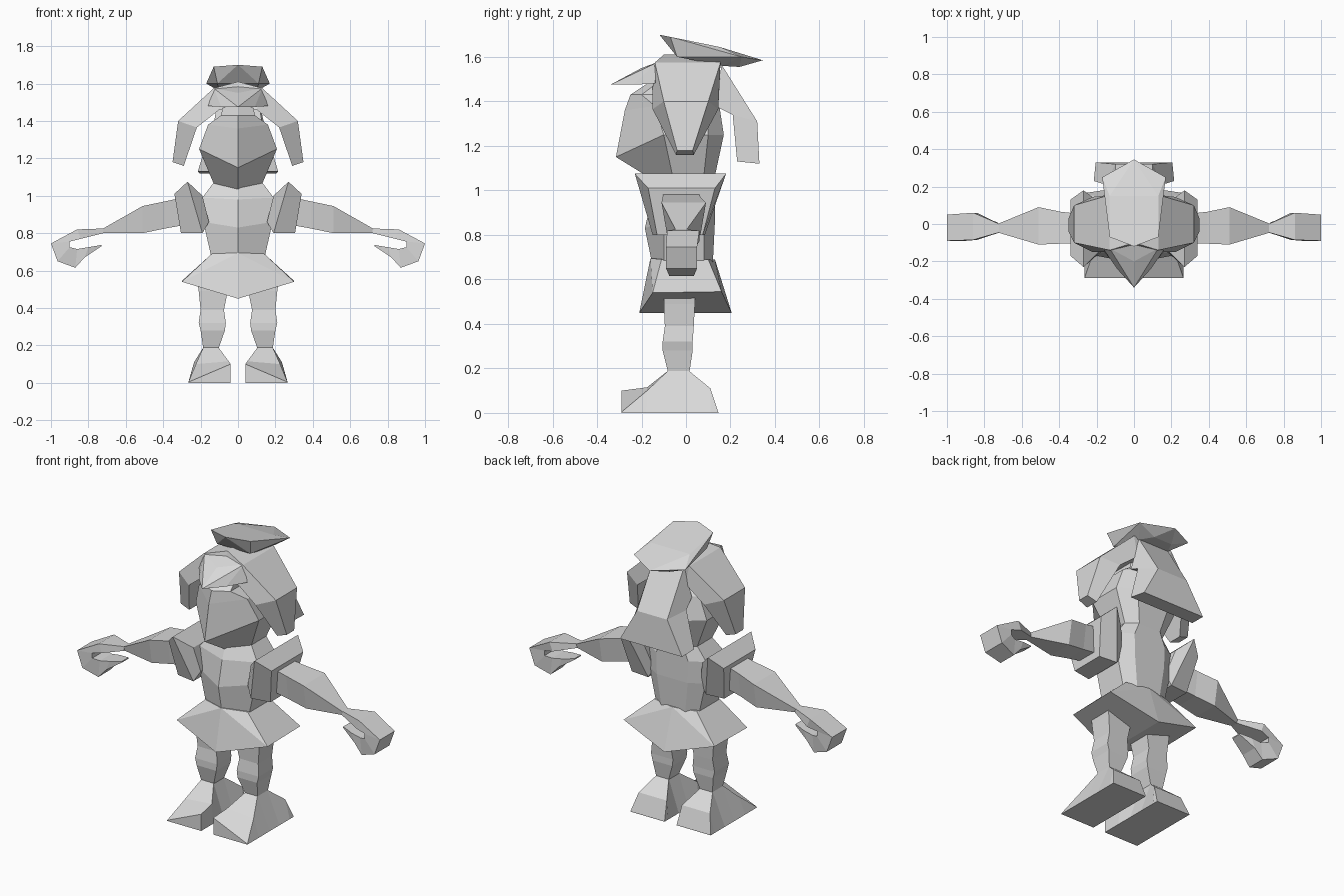
import bpy
import bmesh

grey = bpy.data.materials.new("plain_grey")
grey.diffuse_color = (0.7, 0.7, 0.7, 1)


def finish(bm, name, mirror):
    bmesh.ops.recalc_face_normals(bm, faces=bm.faces)
    mesh = bpy.data.meshes.new(name)
    bm.to_mesh(mesh)
    bm.free()
    mesh.materials.append(grey)
    ob = bpy.data.objects.new(name, mesh)
    bpy.context.collection.objects.link(ob)
    if mirror:
        mod = ob.modifiers.new("mirror", 'MIRROR')
        mod.use_axis[0] = True
        mod.merge_threshold = 0.001
    return ob


def loft(name, rings, mirror=False, cap_start=True, cap_end=True):
    """Skin a series of rings with equal point counts."""
    bm = bmesh.new()
    loops = [[bm.verts.new(p) for p in r] for r in rings]
    n = len(rings[0])
    for a, b in zip(loops, loops[1:]):
        for i in range(n):
            j = (i + 1) % n
            bm.faces.new((a[i], a[j], b[j], b[i]))
    if cap_start:
        bm.faces.new(loops[0][::-1])
    if cap_end:
        bm.faces.new(loops[-1])
    return finish(bm, name, mirror)


def hull(name, pts, mirror=False, both=False):
    """Convex solid; both=True adds the x-mirrored points to one solid."""
    bm = bmesh.new()
    if both:
        pts = pts + [(-x, y, z) for x, y, z in pts if x > 0]
    for p in pts:
        bm.verts.new(p)
    res = bmesh.ops.convex_hull(bm, input=bm.verts)
    loose = [v for v in res["geom_interior"] if isinstance(v, bmesh.types.BMVert)]
    bmesh.ops.delete(bm, geom=loose, context='VERTS')
    bmesh.ops.dissolve_limit(bm, angle_limit=0.03, verts=bm.verts, edges=bm.edges)
    return finish(bm, name, mirror)


def body_ring(zf, zs, w, f, sf, sb, b):
    """Ridge at the front, two sides, flat back."""
    half = [(w, sf, zs), (w, sb, zs), (w * 0.55, b, zs)]
    return [(0, f, zf)] + half + [(-x, y, z) for x, y, z in reversed(half)]


def box_ring(x, z0, z1, y0, y1):
    """Arm cross-section, slightly narrower underneath."""
    m, h = (y0 + y1) / 2, (y1 - y0) / 2
    return [(x, m - h * 0.75, z0), (x, m + h * 0.75, z0), (x, y1, z1), (x, y0, z1)]


def strip_ring(xo, zo, a0, a1, xi, zi, b0, b1):
    """Cross-section of a bent slab: outer edge and inner edge."""
    return [(xo, a0, zo), (xo, a1, zo), (xi, b1, zi), (xi, b0, zi)]


# Torso
loft("torso", [
    body_ring(0.66, 0.66, 0.14, -0.15, -0.10, 0.08, 0.12),
    body_ring(0.83, 0.86, 0.185, -0.185, -0.10, 0.08, 0.13),
    body_ring(0.98, 0.99, 0.19, -0.15, -0.09, 0.08, 0.13),
    body_ring(1.04, 1.07, 0.13, -0.125, -0.06, 0.08, 0.13)])

# Skirt with a closed, slanted underside
hull("skirt", [
    (0, -0.16, 0.695), (0.14, -0.11, 0.69), (0.14, 0.10, 0.69), (0, 0.13, 0.69),
    (0, -0.21, 0.45), (0.30, -0.15, 0.54), (0.30, 0.16, 0.545), (0, 0.205, 0.45)],
    both=True)

# Head with pointed chin and a ridge down the face
loft("head", [
    body_ring(1.03, 1.065, 0.13, -0.12, -0.06, 0.08, 0.13),
    body_ring(1.15, 1.25, 0.208, -0.315, -0.10, 0.10, 0.17),
    body_ring(1.36, 1.38, 0.16, -0.275, -0.14, 0.10, 0.15),
    body_ring(1.43, 1.43, 0.09, -0.25, -0.20, 0.08, 0.13),
    body_ring(1.49, 1.49, 0.08, -0.16, -0.12, 0.06, 0.10)])

# Hair arch that runs down into the side locks
loft("hair_cap", [
    strip_ring(0, 1.61, -0.10, 0.155, 0, 1.47, -0.15, 0.15),
    strip_ring(0.13, 1.575, -0.14, 0.155, 0.10, 1.46, -0.15, 0.15),
    strip_ring(0.32, 1.40, -0.10, 0.10, 0.22, 1.365, -0.15, 0.145),
    strip_ring(0.35, 1.18, -0.04, 0.03, 0.29, 1.16, -0.045, 0.035)],
    mirror=True, cap_start=False)

# Fringe over the forehead
hull("fringe", [
    (0, -0.34, 1.475), (0.09, -0.24, 1.475), (0.16, -0.14, 1.48),
    (0.13, -0.13, 1.575), (0, -0.20, 1.55), (0, -0.05, 1.605)], both=True)

# Hair falling at the back
back_hair = []
for w0, y0, z0, w1, y1, z1 in [
        (0.10, 0.16, 1.565, 0.13, 0.13, 1.38),
        (0.10, 0.32, 1.31, 0.15, 0.21, 1.34),
        (0.205, 0.33, 1.12, 0.215, 0.23, 1.13)]:
    back_hair.append([(-w0, y0, z0), (w0, y0, z0), (w1, y1, z1), (-w1, y1, z1)])
loft("back_hair", back_hair)

# Flared tuft on top
hull("top_tuft", [
    (0, -0.12, 1.70), (0.13, -0.07, 1.69), (0.13, 0.15, 1.645), (0.17, 0.25, 1.60),
    (0, 0.345, 1.585), (0.11, -0.04, 1.60), (0.10, 0.16, 1.56),
    (0.06, 0.24, 1.555)], both=True)

# Shoulder pads
pad = []
for xt, zt, a0, a1, xb, zb, b0, b1 in [
        (0.19, 1.00, -0.15, 0.12, 0.155, 0.86, -0.13, 0.08),
        (0.27, 1.075, -0.23, 0.18, 0.19, 0.80, -0.15, 0.085),
        (0.34, 1.01, -0.17, 0.13, 0.305, 0.80, -0.13, 0.075)]:
    pad.append(strip_ring(xt, zt, a0, a1, xb, zb, b0, b1))
loft("shoulder_pad", pad, mirror=True)

# Arms
loft("arm", [
    box_ring(0.25, 0.85, 1.00, -0.10, 0.05),
    box_ring(0.39, 0.825, 0.97, -0.105, 0.065),
    box_ring(0.51, 0.80, 0.945, -0.11, 0.09),
    box_ring(0.73, 0.80, 0.82, -0.045, 0.0)], mirror=True)

# Hands: palm curling round into pointed fingers
hand = []
for xo, zo, xi, zi, y0, y1 in [
        (0.72, 0.825, 0.72, 0.80, -0.045, 0.0),
        (0.86, 0.82, 0.84, 0.77, -0.085, 0.06),
        (1.00, 0.745, 0.90, 0.755, -0.09, 0.05),
        (0.965, 0.65, 0.90, 0.725, -0.09, 0.05),
        (0.87, 0.615, 0.86, 0.715, -0.075, 0.035),
        (0.82, 0.67, 0.80, 0.725, -0.07, 0.03),
        (0.73, 0.73, 0.73, 0.737, -0.05, 0.01)]:
    hand.append(strip_ring(xo, zo, y0, y1, xi, zi, y0, y1))
loft("hand", hand, mirror=True)

# Legs
leg = []
for z, x0, x1, y0, y1 in [
        (0.56, 0.05, 0.22, -0.10, 0.04), (0.49, 0.055, 0.21, -0.10, 0.04),
        (0.39, 0.075, 0.20, -0.095, 0.035), (0.32, 0.065, 0.21, -0.105, 0.03),
        (0.28, 0.07, 0.20, -0.105, 0.03), (0.18, 0.105, 0.185, -0.08, 0.015)]:
    leg.append([(x0, y0, z), (x1, y0, z), (x1, y1, z), (x0, y1, z)])
loft("leg", leg, mirror=True)

# Feet: wedge toe, high on the inner side (floor y, top y, inner and outer top)
foot = []
for yb, yt, xi, zi, xo, zo in [
        (-0.29, -0.29, 0.04, 0.10, 0.265, 0.004),
        (-0.18, -0.175, 0.05, 0.115, 0.225, 0.10),
        (-0.08, -0.08, 0.105, 0.19, 0.185, 0.19),
        (0.012, 0.012, 0.105, 0.19, 0.185, 0.19),
        (0.11, 0.11, 0.05, 0.11, 0.235, 0.11),
        (0.145, 0.145, 0.04, 0.004, 0.265, 0.004)]:
    foot.append([(0.04, yb, 0), (0.265, yb, 0), (xo, yt, zo), (xi, yt, zi)])
loft("foot", foot, mirror=True)
